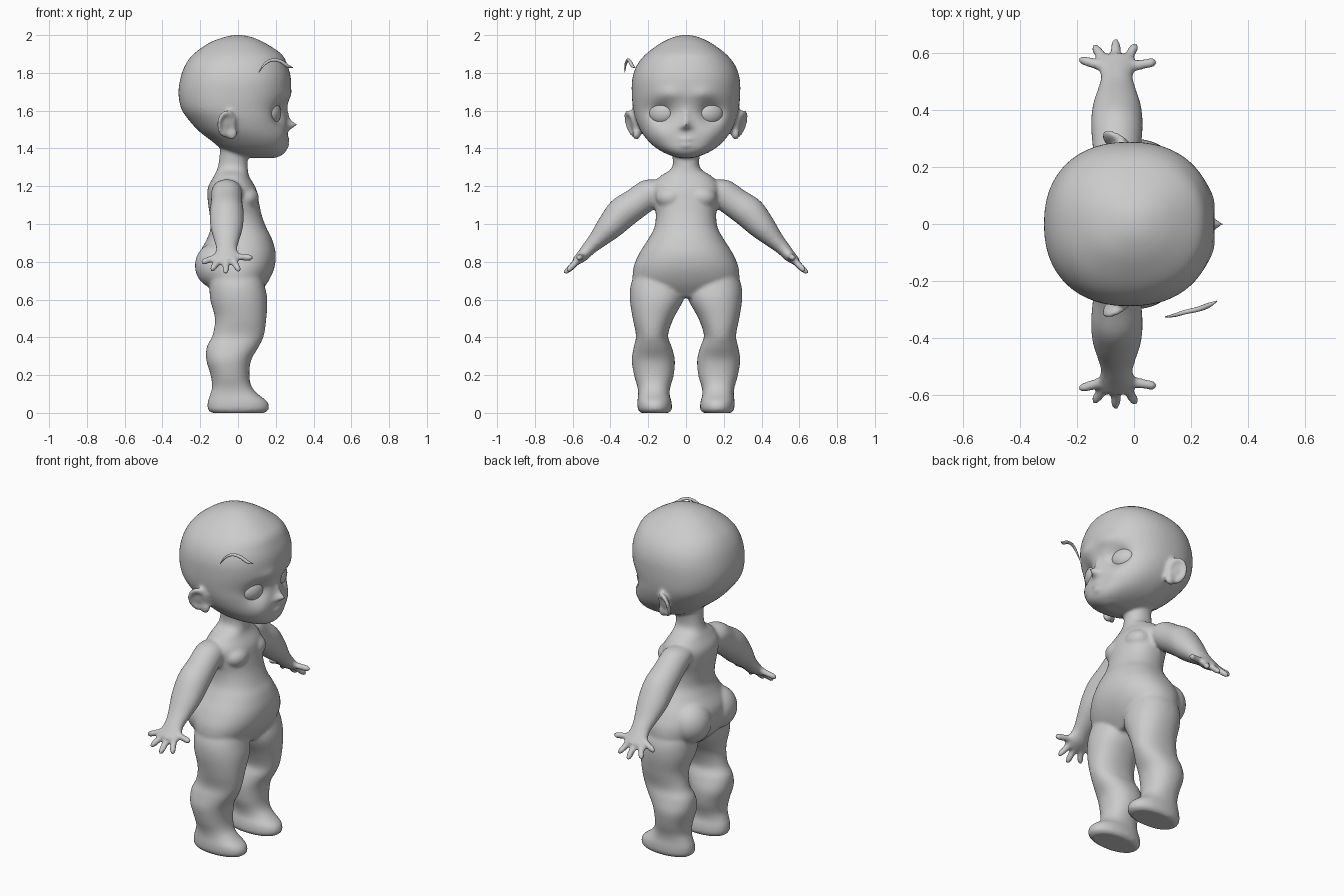
import bpy, bmesh
from math import cos, sin, pi, exp, copysign, radians
from mathutils import Vector, Matrix, Euler

if "Cube" in bpy.data.objects:
    bpy.data.objects.remove(bpy.data.objects["Cube"])

clay = bpy.data.materials.new("light_grey_clay")
clay.use_nodes = True
grey = (0.6, 0.6, 0.6, 1)
clay.diffuse_color = grey
clay.node_tree.nodes["Principled BSDF"].inputs["Base Color"].default_value = grey


def smooth_rows(rows, steps):
    """Catmull-Rom interpolation of a short table of rows."""
    out = []
    for i in range(len(rows) - 1):
        a, b = rows[max(i - 1, 0)], rows[i]
        c, d = rows[i + 1], rows[min(i + 2, len(rows) - 1)]
        for k in range(steps):
            t = k / steps
            out.append([q + t * ((r - p) + t * (2 * p - 5 * q + 4 * r - s
                        + t * (3 * (q - r) + s - p))) / 2
                        for p, q, r, s in zip(a, b, c, d)])
    return out + [list(rows[-1])]


def loft(bm, sections, segments=32, power=2.0):
    """Skin (centre, half axis u, half axis v) sections and cap both ends."""
    rings = []
    for centre, u, v in sections:
        ring = []
        for k in range(segments):
            a = 2 * pi * k / segments
            cu = copysign(abs(cos(a)) ** (2 / power), cos(a))
            cv = copysign(abs(sin(a)) ** (2 / power), sin(a))
            ring.append(bm.verts.new(centre + u * cu + v * cv))
        rings.append(ring)
    for lower, upper in zip(rings, rings[1:]):
        for k in range(segments):
            n = (k + 1) % segments
            bm.faces.new((lower[k], lower[n], upper[n], upper[k]))
    bm.faces.new(rings[0][::-1])
    bm.faces.new(rings[-1])
    return [v for ring in rings for v in ring]


def level_sections(rows, side=1):
    """Horizontal sections from rows of height, back, front, middle, half width."""
    return [(Vector(((b + f) / 2, side * m, z)), Vector(((f - b) / 2, 0, 0)),
             Vector((0, w, 0))) for z, b, f, m, w in smooth_rows(rows, 5)]


def ball(bm, centre, size, turn=(0, 0, 0)):
    matrix = Matrix.LocRotScale(Vector(centre), Euler([radians(t) for t in turn]), Vector(size))
    bmesh.ops.create_uvsphere(bm, u_segments=32, v_segments=20, radius=1, matrix=matrix)


def finish(name, bm):
    bmesh.ops.recalc_face_normals(bm, faces=bm.faces)
    for face in bm.faces:
        face.smooth = True
    mesh = bpy.data.meshes.new(name)
    bm.to_mesh(mesh)
    bm.free()
    mesh.materials.append(clay)
    obj = bpy.data.objects.new(name, mesh)
    bpy.context.collection.objects.link(obj)
    return obj


skin = bmesh.new()

# Head: smooth egg, then soft bumps and hollows for the face
head_rows = [
    (1.35, .06, .20, 0, .04), (1.37, -.02, .24, 0, .10), (1.40, -.09, .26, 0, .155),
    (1.44, -.14, .262, 0, .20), (1.49, -.205, .262, 0, .238), (1.55, -.26, .26, 0, .265),
    (1.61, -.30, .258, 0, .28), (1.69, -.315, .278, 0, .287), (1.77, -.305, .28, 0, .284),
    (1.84, -.28, .262, 0, .26), (1.90, -.235, .23, 0, .212), (1.96, -.15, .14, 0, .13),
    (1.99, -.07, .07, 0, .065), (2.0, -.02, .02, 0, .02)]
face_shapes = [  # side, height, spreads, push
    (.13, 1.585, .055, .05, -.055),    # eye sockets
    (0, 1.525, .02, .02, .055),        # nose tip
    (0, 1.57, .016, .035, .015),       # nose bridge
    (.028, 1.513, .014, .012, .012),   # nostrils
    (0, 1.447, .035, .010, .016),      # upper lip
    (0, 1.417, .028, .010, .013),      # lower lip
    (0, 1.432, .035, .006, -.008),     # mouth line
    (.09, 1.69, .06, .03, .012),       # brows
    (.14, 1.47, .06, .05, .010)]       # cheeks
for v in loft(skin, level_sections(head_rows), 96, 2.25):
    if v.co.x > .05:
        y, z = abs(v.co.y), v.co.z
        v.co.x += sum(push * exp(-((y - sy) / wy) ** 2 - ((z - sz) / wz) ** 2)
                      for sy, sz, wy, wz, push in face_shapes)

# Neck and torso
torso_rows = [
    (.61, -.10, .09, 0, .17), (.68, -.17, .15, 0, .27), (.76, -.205, .19, 0, .28),
    (.84, -.205, .20, 0, .25), (.92, -.165, .18, 0, .20), (.98, -.145, .15, 0, .168),
    (1.05, -.15, .125, 0, .16), (1.12, -.16, .11, 0, .172), (1.19, -.16, .095, 0, .18),
    (1.25, -.13, .06, 0, .14), (1.29, -.11, .052, 0, .08), (1.34, -.10, .05, 0, .07),
    (1.44, -.09, .05, 0, .09)]
loft(skin, level_sections(torso_rows), 48, 2.2)

leg_rows = [
    (.0, -.14, .14, .165, .075), (.02, -.16, .163, .165, .09), (.06, -.16, .155, .167, .09),
    (.10, -.147, .105, .17, .083), (.14, -.137, .072, .17, .088), (.20, -.145, .06, .17, .105),
    (.28, -.168, .07, .173, .114), (.35, -.165, .11, .176, .10), (.41, -.135, .137, .18, .085),
    (.50, -.122, .15, .174, .108), (.60, -.147, .155, .155, .142), (.68, -.15, .14, .15, .142),
    (.76, -.14, .12, .14, .12)]
arm_rows = [  # outward, height, half thickness, half breadth
    (.10, 1.20, .05, .06), (.17, 1.175, .08, .08), (.25, 1.12, .083, .083),
    (.335, 1.06, .086, .09), (.405, .985, .072, .086), (.475, .91, .048, .065),
    (.515, .87, .038, .056), (.55, .83, .032, .066), (.585, .80, .022, .062)]
finger_tips = [(-.195, .578, .795), (-.142, .625, .752), (-.065, .645, .737),
               (.008, .63, .75), (.08, .568, .82)]

for side in (1, -1):
    # Leg with foot
    loft(skin, level_sections(leg_rows, side), 40, 2.2)
    # Buttock and chest fullness
    ball(skin, (-.12, side * .12, .78), (.108, .12, .12))
    ball(skin, (.045, side * .08, 1.14), (.065, .08, .06))
    # Arm
    across = Vector((0, side * .7, .7))
    loft(skin, [(Vector((-.06, side * y, z)), Vector((w, 0, 0)), across * t)
                for y, z, t, w in smooth_rows(arm_rows, 5)])
    # Fingers fanning out from the palm
    for tip in finger_tips:
        start = Vector((-.06 + (tip[0] + .06) * .3, .55, .83))
        way = Vector(tip) - start
        flat = way.cross(across * 1 if side > 0 else Vector((0, .7, .7))).normalized()
        thick = way.cross(flat).normalized()
        flip = Vector((1, side, 1))
        loft(skin, [((start + way * t) * flip, flat * flip * r, thick * flip * r)
                    for t, r in ((0, .02), (.5, .018), (.8, .0175), (.95, .013), (1, .006))], 16)
    # Ear: hollow dish inside a rolled rim
    place = Matrix.LocRotScale(Vector((-.06, side * .287, 1.53)),
                               Euler((radians(-15 * side), radians(-8), radians(-24 * side))),
                               Vector((.056, 1, .076)))
    rim = []
    for k in range(33):
        a = 2 * pi * k / 32
        out = Vector((cos(a), 0, sin(a)))
        rim.append((place @ (out * .78), place.to_3x3() @ (out * .24),
                    Vector((0, .016, 0))))
    loft(skin, rim, 12)
    ball(skin, (-.05, side * .27, 1.525), (.05, .018, .068), (-15 * side, -8, -24 * side))
    ball(skin, (-.035, side * .262, 1.48), (.03, .022, .035))

# Fuse all skin parts into one soft surface
body = finish("body", skin)
fuse = body.modifiers.new("fuse", 'REMESH')
fuse.mode = 'VOXEL'
fuse.voxel_size = .0095
fuse.use_smooth_shade = True
soften = body.modifiers.new("soften", 'SMOOTH')
soften.factor = .5
soften.iterations = 6

# Eyes
for side, name in ((1, "left_eye"), (-1, "right_eye")):
    eye = bmesh.new()
    ball(eye, (.182, side * .13, 1.587), (.042, .07, .058), (0, 0, 22 * side))
    finish(name, eye)

# Single loose eyebrow: a thin tapered arch
brow_path = [(.11, -.325, 1.803, .002), (.14, -.32, 1.845, .006), (.18, -.308, 1.868, .008),
             (.225, -.298, 1.862, .009), (.26, -.285, 1.838, .009), (.29, -.27, 1.828, .002)]
points = smooth_rows(brow_path, 4)
brow = bmesh.new()
sections = []
for i, (x, y, z, r) in enumerate(points):
    before, after = points[max(i - 1, 0)], points[min(i + 1, len(points) - 1)]
    along = (Vector(after[:3]) - Vector(before[:3])).normalized()
    u = along.cross(Vector((0, 1, 0))).normalized()
    sections.append((Vector((x, y, z)), u * r, along.cross(u) * r))
loft(brow, sections, 10)
finish("right_eyebrow", brow)
